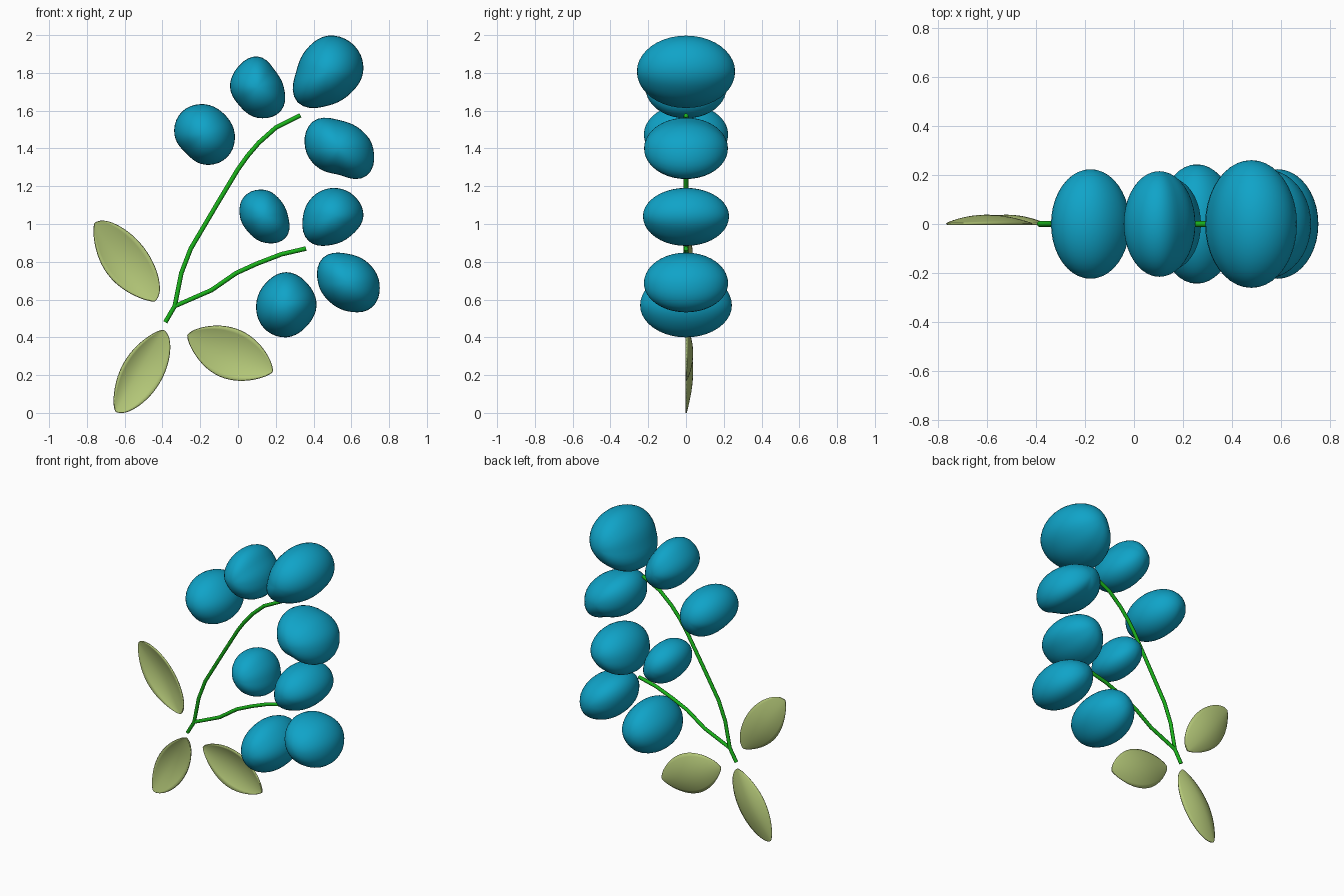
import bpy, bmesh, math
from mathutils import Vector

default_cube = bpy.data.objects.get("Cube")
if default_cube:
    bpy.data.objects.remove(default_cube)


def make_material(name, colour):
    material = bpy.data.materials.new(name)
    material.use_nodes = True
    material.diffuse_color = (*colour, 1)
    shader = next(n for n in material.node_tree.nodes if n.type == 'BSDF_PRINCIPLED')
    shader.inputs["Base Color"].default_value = (*colour, 1)
    return material


berry_blue = make_material("berry blue", (0.005, 0.37, 0.58))
leaf_green = make_material("leaf pale green", (0.46, 0.58, 0.19))
stem_green = make_material("stem green", (0.01, 0.45, 0.01))


def finish(bm, name, material):
    bmesh.ops.recalc_face_normals(bm, faces=bm.faces)
    mesh = bpy.data.meshes.new(name)
    bm.to_mesh(mesh)
    bm.free()
    mesh.materials.append(material)
    for face in mesh.polygons:
        face.use_smooth = True
    obj = bpy.data.objects.new(name, mesh)
    bpy.context.collection.objects.link(obj)
    return obj


def smooth_radius(radii, turn):
    # Closed Catmull-Rom interpolation around the outline
    count = len(radii)
    i, t = int(turn * count), turn * count % 1
    a, b, c, d = (radii[(i + k) % count] for k in (-1, 0, 1, 2))
    return b + t * (c - a + t * (2*a - 5*b + 4*c - d + t * (3*(b - c) + d - a))) / 2


def berry(name, x, z, depth, radii, segments=40, rings=20):
    # Rounded pebble: an uneven outline swept into an ellipsoid along y
    bm = bmesh.new()
    loops = []
    for r in range(1, rings):
        lat = math.pi * (r / rings - 0.5)
        loop = []
        for s in range(segments):
            angle = math.tau * s / segments
            radius = smooth_radius(radii, s / segments) / 100 * math.cos(lat)
            loop.append(bm.verts.new((x + radius * math.cos(angle), depth * math.sin(lat),
                                      z + radius * math.sin(angle))))
        loops.append(loop)
    for lower, upper in zip(loops, loops[1:]):
        for s in range(segments):
            n = (s + 1) % segments
            bm.faces.new((lower[s], lower[n], upper[n], upper[s]))
    for loop, y in ((loops[0], -depth), (loops[-1], depth)):
        pole = bm.verts.new((x, y, z))
        for s in range(segments):
            bm.faces.new((loop[s], loop[(s + 1) % segments], pole))
    return finish(bm, name, berry_blue)


def leaf(name, base, tip, side_a, side_b, length=28, width=12):
    # Shallow bowl with its hollow to the front; each side is (width, fullness)
    start, along = Vector(base), Vector(tip) - Vector(base)
    across = Vector((-along.y, along.x)).normalized()
    bm = bmesh.new()
    rows = []
    for i in range(length + 1):
        t = (1 - math.cos(math.pi * i / length)) / 2
        swell = max(math.sin(math.pi * t), 0.003)
        row = []
        for j in range(width + 1):
            u = 2 * j / width - 1
            size, power = side_a if u > 0 else side_b
            p = start + along * t + across * (u * size * swell ** power)
            row.append(bm.verts.new((p.x, 0.034 * (1 - u * u) * swell, p.y)))
        rows.append(row)
    for a, b in zip(rows, rows[1:]):
        for j in range(width):
            bm.faces.new((a[j], a[j + 1], b[j + 1], b[j]))
    obj = finish(bm, name, leaf_green)
    shell = obj.modifiers.new("thickness", 'SOLIDIFY')
    shell.thickness = 0.008
    shell.offset = 0
    return obj


def stem(name, points):
    curve = bpy.data.curves.new(name, 'CURVE')
    curve.dimensions = '3D'
    curve.bevel_depth = 0.012
    curve.bevel_resolution = 2
    curve.use_fill_caps = True
    spline = curve.splines.new('POLY')
    spline.points.add(len(points) - 1)
    for point, (x, z) in zip(spline.points, points):
        point.co = (x, 0, z, 1)
    spline.use_smooth = True
    curve.materials.append(stem_green)
    obj = bpy.data.objects.new(name, curve)
    bpy.context.collection.objects.link(obj)


# Berries: centre, half depth, and outline radii in hundredths from +x upward
berry("top_berry", .478, 1.807, .26, (18.5, 19.5, 19, 16.5, 17, 23, 18, 16.5))
berry("upper_middle_berry", .103, 1.722, .215, (14, 13, 16.5, 15, 14.5, 13.5, 16, 17.5))
berry("upper_right_berry", -.177, 1.474, .223, (16, 15, 16, 17, 16, 14, 16, 17))
berry("upper_left_berry", .536, 1.4, .222, (18, 15, 15, 20, 18, 15, 14, 20.5))
berry("small_berry", .14, 1.041, .19, (12.5, 12, 14, 15, 13, 12, 14, 16))
berry("middle_left_berry", .504, 1.041, .228, (16, 15.5, 15, 15, 16, 18.5, 15, 14))
berry("lower_left_berry", .584, .687, .223, (16.5, 15, 15.5, 19, 16, 14, 15, 18))
berry("lowest_berry", .256, .57, .243, (16, 16, 17.5, 16, 16, 17, 17, 15.5))

# Leaves around the foot of the stems
leaf("upper_leaf", (-.44, .592), (-.758, 1.005), (.11, .75), (.125, .48))
leaf("lower_leaf", (-.393, .438), (-.647, .007), (.122, .5), (.093, .7))
leaf("side_leaf", (-.267, .412), (.182, .217), (.133, .65), (.132, .72))

# Forked stems
fork = (-.335, .565)
stem("long_stem", [(-.385, .48), fork, (-.3, .74), (-.25, .87), (-.12, 1.09), (0, 1.29),
                   (.05, 1.36), (.11, 1.43), (.2, 1.51), (.33, 1.575)])
stem("short_stem", [(-.385, .48), fork, (-.14, .65), (-.01, .74), (.1, .79), (.23, .84), (.36, .87)])
